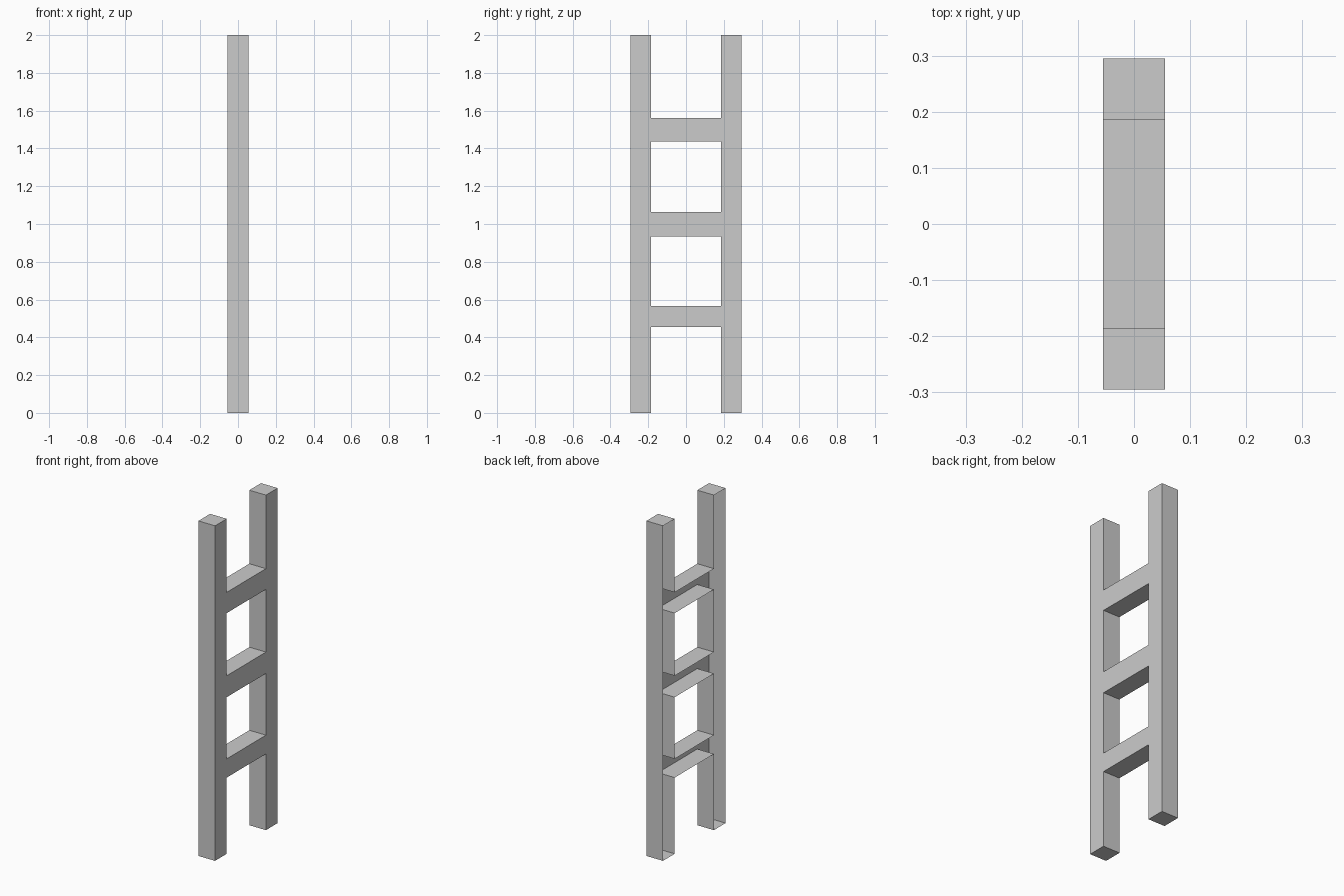
import bpy, bmesh

if "Cube" in bpy.data.objects:
    bpy.data.objects.remove(bpy.data.objects["Cube"])

HALF_X = 0.055
YS = [-0.295, -0.185, 0.185, 0.295]                       # rail edges
ZS = [0, 0.455, 0.567, 0.935, 1.063, 1.437, 1.561, 2.0]   # rung edges

bm = bmesh.new()
verts = [[bm.verts.new((HALF_X, y, z)) for z in ZS] for y in YS]

# Ladder-shaped front plate: full rails, rungs only in every second middle cell
for i in range(len(YS) - 1):
    for j in range(len(ZS) - 1):
        if i != 1 or j % 2 == 1:
            bm.faces.new((verts[i][j], verts[i + 1][j],
                          verts[i + 1][j + 1], verts[i][j + 1]))

# Side walls around the outline and the openings; the -x side stays open
rim = [e for e in bm.edges if e.is_boundary]
walls = bmesh.ops.extrude_edge_only(bm, edges=rim)["geom"]
for v in walls:
    if isinstance(v, bmesh.types.BMVert):
        v.co.x = -HALF_X

# Merge the coplanar pieces, then face everything outward
bmesh.ops.dissolve_limit(bm, angle_limit=0.01, verts=bm.verts, edges=bm.edges)
bmesh.ops.recalc_face_normals(bm, faces=bm.faces)
bm.normal_update()
front = max(bm.faces, key=lambda f: abs(f.normal.x) * f.calc_area())
if front.normal.x < 0:
    bmesh.ops.reverse_faces(bm, faces=bm.faces)

mesh = bpy.data.meshes.new("ladder")
bm.to_mesh(mesh)
bm.free()
bpy.context.collection.objects.link(bpy.data.objects.new("ladder", mesh))
